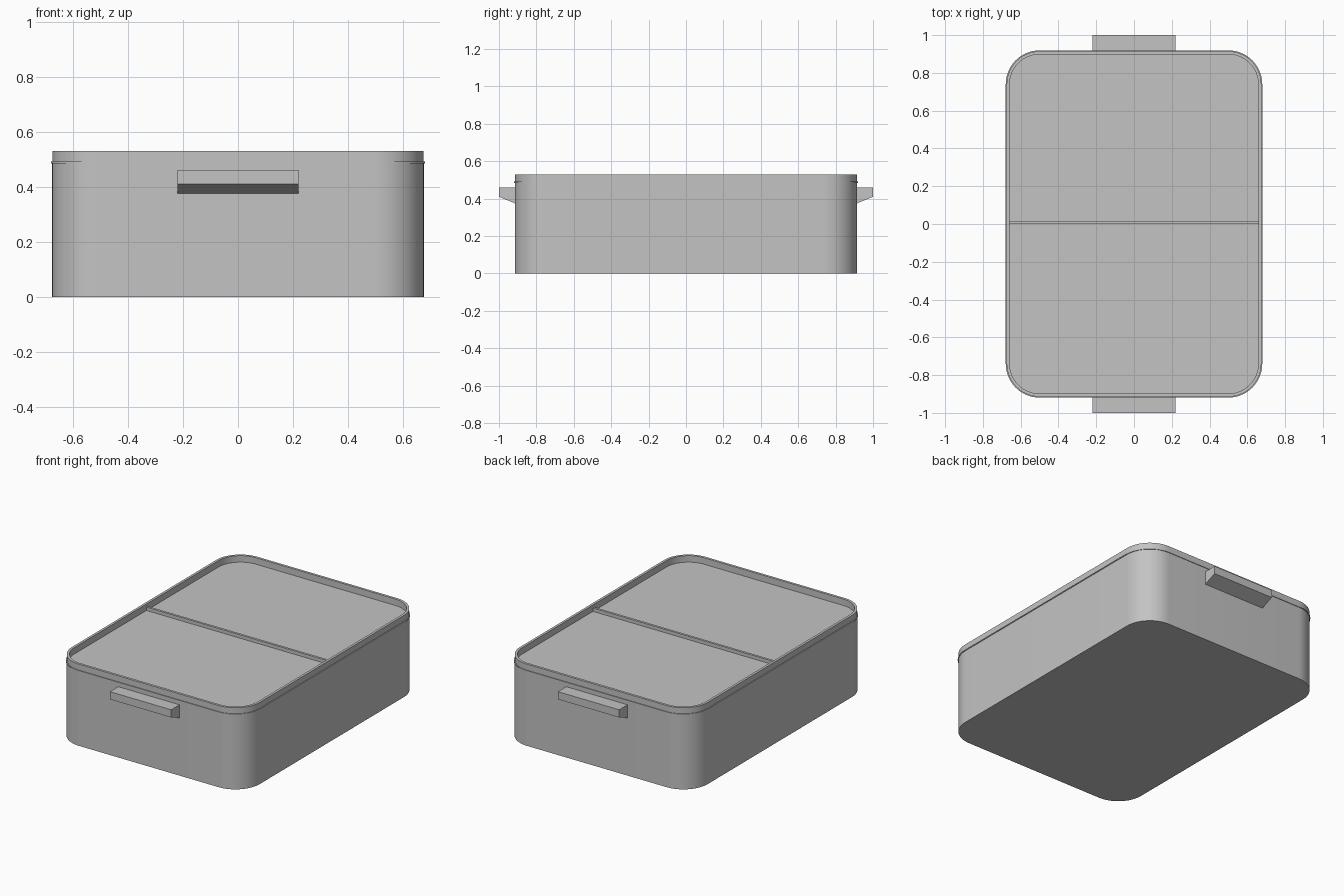
import bpy, bmesh, math

cube = bpy.data.objects.get("Cube")
if cube:
    bpy.data.objects.remove(cube, do_unlink=True)

HALF_X, HALF_Y, RADIUS = 0.675, 0.915, 0.175
CORNER_STEPS = 16

grey = bpy.data.materials.new("plain grey")
grey.use_nodes = True
grey.diffuse_color = (0.55, 0.55, 0.55, 1)
grey.node_tree.nodes["Principled BSDF"].inputs["Base Color"].default_value = grey.diffuse_color


def finish(name, bm, smooth=True):
    bmesh.ops.recalc_face_normals(bm, faces=bm.faces)
    mesh = bpy.data.meshes.new(name)
    bm.to_mesh(mesh)
    bm.free()
    mesh.materials.append(grey)
    obj = bpy.data.objects.new(name, mesh)
    bpy.context.collection.objects.link(obj)
    if smooth:
        bpy.ops.object.select_all(action='DESELECT')
        obj.select_set(True)
        bpy.context.view_layer.objects.active = obj
        bpy.ops.object.shade_smooth_by_angle(angle=math.radians(30))
    return obj


def outline(offset):
    """Rounded rectangle, grown or shrunk by offset."""
    r = RADIUS + offset
    points = []
    for i, (sx, sy) in enumerate([(1, 1), (-1, 1), (-1, -1), (1, -1)]):
        for s in range(CORNER_STEPS + 1):
            a = (i + s / CORNER_STEPS) * math.pi / 2
            points.append((sx * (HALF_X - RADIUS) + r * math.cos(a),
                           sy * (HALF_Y - RADIUS) + r * math.sin(a)))
    return points


def loft(name, profile, closed=False):
    """Sweep (offset, z) pairs round the outline; cap the ends unless closed."""
    bm = bmesh.new()
    rings = [[bm.verts.new((x, y, z)) for x, y in outline(o)] for o, z in profile]
    pairs = list(zip(rings, rings[1:]))
    if closed:
        pairs.append((rings[-1], rings[0]))
    else:
        bm.faces.new(rings[0])
        bm.faces.new(rings[-1])
    for a, b in pairs:
        for i in range(len(a)):
            j = (i + 1) % len(a)
            bm.faces.new((a[i], a[j], b[j], b[i]))
    return finish(name, bm)


def extrude_x(name, profile, half_width):
    """Extrude a (y, z) profile along x."""
    bm = bmesh.new()
    ends = [[bm.verts.new((x, y, z)) for y, z in profile] for x in (-half_width, half_width)]
    for end in ends:
        bm.faces.new(end)
    for i in range(len(profile)):
        j = (i + 1) % len(profile)
        bm.faces.new((ends[0][i], ends[0][j], ends[1][j], ends[1][i]))
    return finish(name, bm, smooth=False)


# Box, with the recessed lid panel as its top
loft("box_body", [(0, 0), (0, 0.488)])

# Thin seam flange and raised rim
loft("seam_flange", [(-0.01, 0.485), (0.004, 0.485), (0.004, 0.491), (-0.01, 0.491)], closed=True)
loft("top_rim", [(-0.001, 0.48), (-0.001, 0.53), (-0.017, 0.53), (-0.017, 0.48)], closed=True)

# Low divider across the lid
extrude_x("lid_divider", [(0, 0.48), (0.015, 0.48), (0.015, 0.51), (0, 0.51)], 0.66)

# Wedge-bottomed handles front and back
for name, side in (("front_handle", -1), ("back_handle", 1)):
    extrude_x(name, [(side * y, z) for y, z in
                     [(0.91, 0.373), (1.0, 0.41), (1.0, 0.46), (0.91, 0.46)]], 0.22)
